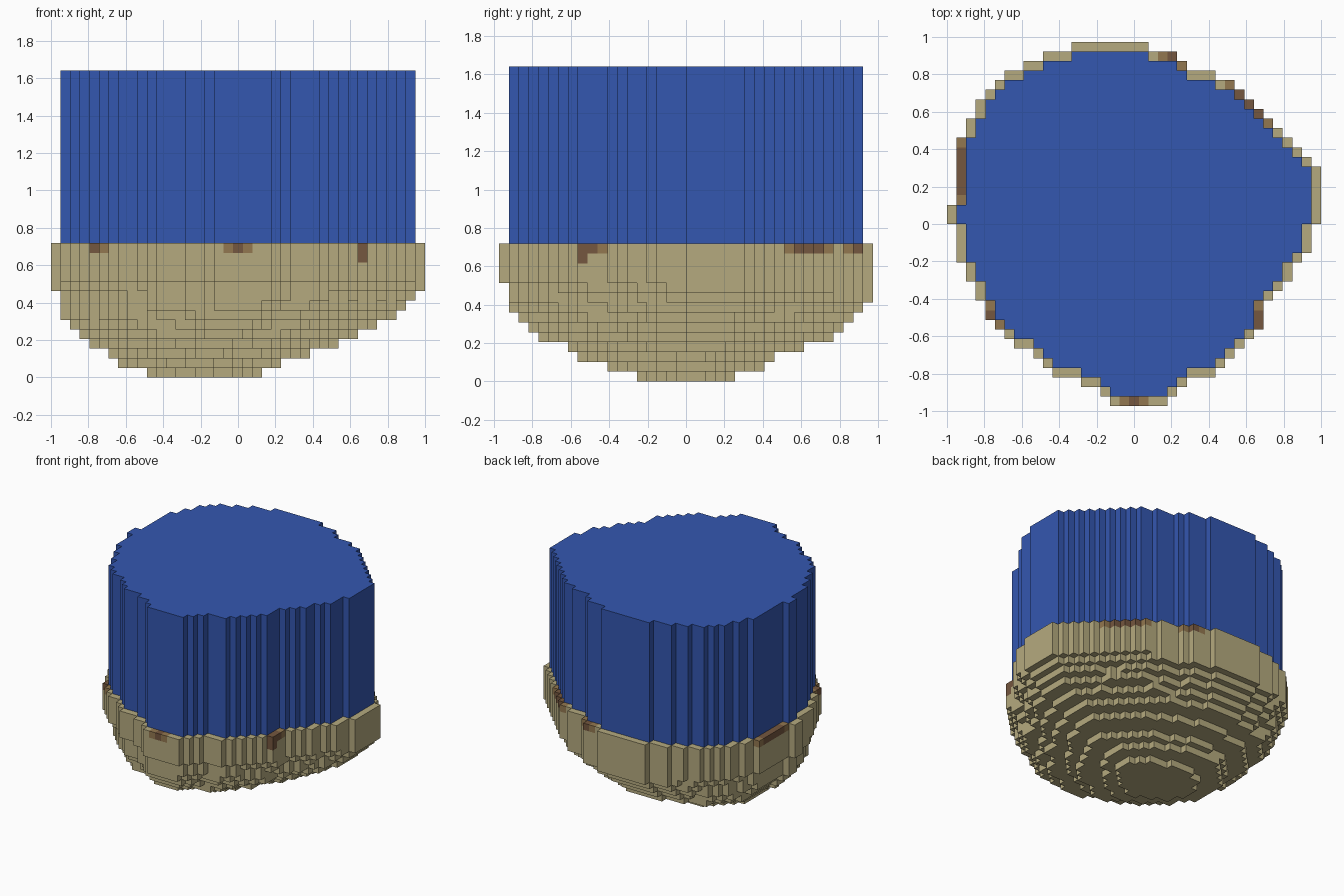
import bpy
import bmesh
from math import floor, hypot

cube = bpy.data.objects.get("Cube")
if cube:
    bpy.data.objects.remove(cube)

NX, NY, RIM = 39, 38, 14     # grid cells across, deep, and up to the rim
TOP = 32                     # cells up to the top of the block
S = 2 / NX                   # size of one cell


def material(name, color):
    m = bpy.data.materials.new(name)
    m.use_nodes = True
    m.diffuse_color = (*color, 1)
    m.node_tree.nodes["Principled BSDF"].inputs["Base Color"].default_value = (*color, 1)
    return m


tan = material("tan", (0.462, 0.402, 0.212))
dark_brown = material("dark brown", (0.178, 0.095, 0.05))
light_brown = material("light brown", (0.29, 0.185, 0.08))
blue = material("blue", (0.034, 0.095, 0.434))

# Rim outline: first and last column of each row, front to back
LEFT = [17, 16, 14, 11, 10, 9, 7, 6, 5, 4, 4, 3, 3, 2, 2, 1, 1, 1, 1,
        0, 0, 1, 1, 1, 1, 1, 1, 1, 2, 2, 3, 3, 4, 5, 6, 8, 10, 13]
RIGHT = [23, 24, 25, 28, 29, 30, 31, 32, 33, 33, 33, 34, 35, 36, 36, 37, 38, 38, 38,
         39, 39, 39, 39, 39, 39, 38, 37, 36, 35, 34, 33, 32, 31, 30, 28, 25, 24, 21]
rim = {(i, j) for j in range(NY) for i in range(LEFT[j], RIGHT[j])}

# Bowl bounds per layer from the bottom up: x start, x end, y start, y end
BOUNDS = [(10, 22, 14, 24), (7, 24, 11, 27), (6, 27, 8, 28), (4, 30, 7, 31),
          (3, 32, 4, 34), (2, 34, 3, 35), (1, 36, 2, 36), (1, 37, 1, 37),
          (1, 38, 1, 38), (0, 39, 1, 38)]

# Stains at the rim: column, row, dark radius, light radius, depth in layers
STAINS = [(19, 0, 0.5, 1.1, 1), (4, 9, 0.5, 1.5, 1), (32, 9, 0.5, 1.1, 1),
          (32, 8, 0, 0.5, 2), (31, 31, 1.5, 2.9, 1), (23, 36, 0.5, 1.5, 1),
          (1, 24, 2.1, 3.2, 1)]


def layer_cells(k):
    """Rim outline fitted into the bounds of one layer."""
    if k >= len(BOUNDS):
        return set(rim)
    x0, x1, y0, y1 = BOUNDS[k]
    return {(i, j) for i in range(x0, x1) for j in range(y0, y1)
            if (floor((i + 0.5 - x0) * NX / (x1 - x0)),
                floor((j + 0.5 - y0) * NY / (y1 - y0))) in rim}


def stain_index(i, j, k):
    index = 0
    for ci, cj, dark, light, depth in STAINS:
        if k < RIM - depth:
            continue
        d = hypot(i - ci, j - cj)
        if d <= dark:
            return 1
        if d <= light:
            index = 2
    return index


# Corner offsets of each cube side, keyed by its outward direction
SIDES = {
    (1, 0, 0): ((1, 0, 0), (1, 1, 0), (1, 1, 1), (1, 0, 1)),
    (-1, 0, 0): ((0, 1, 0), (0, 0, 0), (0, 0, 1), (0, 1, 1)),
    (0, 1, 0): ((1, 1, 0), (0, 1, 0), (0, 1, 1), (1, 1, 1)),
    (0, -1, 0): ((0, 0, 0), (1, 0, 0), (1, 0, 1), (0, 0, 1)),
    (0, 0, 1): ((0, 0, 1), (1, 0, 1), (1, 1, 1), (0, 1, 1)),
    (0, 0, -1): ((0, 1, 0), (1, 1, 0), (1, 0, 0), (0, 0, 0)),
}


def build_cells(name, cells, heights, materials):
    """Skin of a set of cells; cells maps (column, row, layer) to a material index."""
    bm = bmesh.new()
    corners = {}

    def corner(p):
        if p not in corners:
            i, j, k = p
            corners[p] = bm.verts.new(((i - NX / 2) * S, (j - NY / 2) * S, heights[k] * S))
        return corners[p]

    for (i, j, k), index in cells.items():
        for (dx, dy, dz), offsets in SIDES.items():
            if (i + dx, j + dy, k + dz) not in cells:
                face = bm.faces.new([corner((i + a, j + b, k + c)) for a, b, c in offsets])
                face.material_index = index
    mesh = bpy.data.meshes.new(name)
    bm.to_mesh(mesh)
    bm.free()
    for m in materials:
        mesh.materials.append(m)
    obj = bpy.data.objects.new(name, mesh)
    bpy.context.collection.objects.link(obj)
    return obj


# Stepped bowl, each layer kept within the one above
bowl = {}
above = rim
for k in reversed(range(RIM)):
    above = layer_cells(k) & above
    for i, j in above:
        bowl[i, j, k] = stain_index(i, j, k)
build_cells("stepped_bowl", bowl, range(RIM + 1), [tan, dark_brown, light_brown])

# Tall block, one cell inside the rim
inner = {(i, j, 0): 0 for i, j in rim
         if {(i + 1, j), (i - 1, j), (i, j + 1), (i, j - 1)} <= rim}
build_cells("tall_block", inner, (RIM, TOP), [blue])
